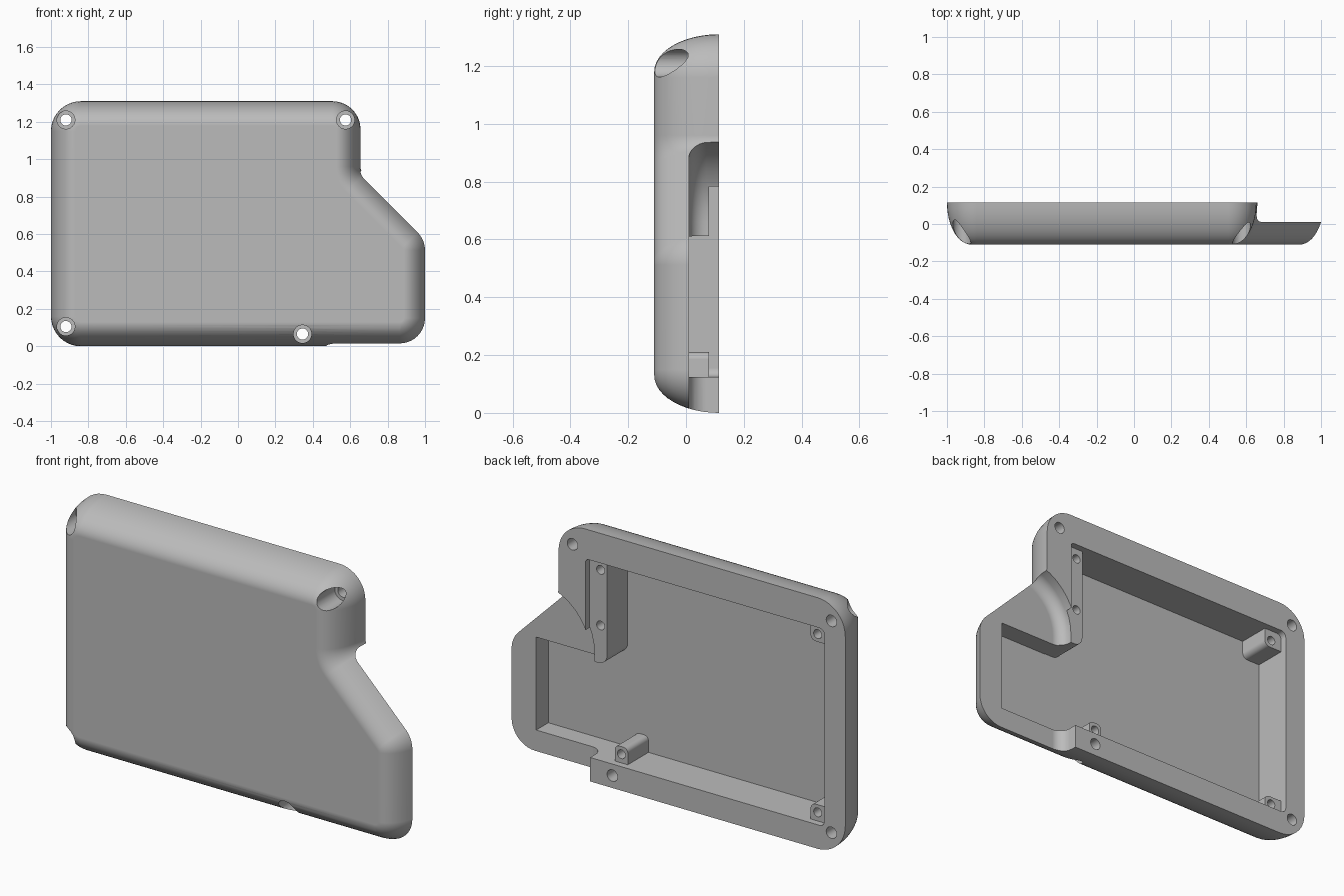
import bpy, bmesh, math
from mathutils import Vector, Matrix

cube = bpy.data.objects.get("Cube")
if cube:
    bpy.data.objects.remove(cube, do_unlink=True)

BACK, FRONT, FLOOR, LEDGE, POST_TOP = 0.115, -0.11, -0.09, 0.01, 0.08
SEGMENTS = 10

grey = bpy.data.materials.new("light grey plastic")
grey.use_nodes = True
grey.diffuse_color = (0.5, 0.5, 0.5, 1)
grey.node_tree.nodes["Principled BSDF"].inputs["Base Color"].default_value = grey.diffuse_color


def rounded_loop(corners, inset):
    """Counter-clockwise x,z outline with filleted corners, moved inwards."""
    points = []
    count = len(corners)
    for i, (x, z, radius) in enumerate(corners):
        p = Vector((x, z))
        before = (p - Vector(corners[i - 1][:2])).normalized()
        after = (Vector(corners[(i + 1) % count][:2]) - p).normalized()
        n1, n2 = Vector((-before.y, before.x)), Vector((-after.y, after.x))
        turn = math.atan2(before.x * after.y - before.y * after.x, before.dot(after))
        side = 1 if turn > 0 else -1
        miter = (n1 + n2) / (1 + n1.dot(n2))
        p = p + miter * inset
        if radius == 0:
            points.append(p)
            continue
        r = radius - side * inset
        centre = p + miter * side * r
        for k in range(SEGMENTS + 1):
            n = Matrix.Rotation(turn * k / SEGMENTS, 2) @ n1
            points.append(centre - n * side * r)
    return points


def loft(name, corners, levels):
    """Closed solid through the outline at each (y, inset) level."""
    bm = bmesh.new()
    rings = [[bm.verts.new((p.x, y, p.y)) for p in rounded_loop(corners, inset)]
             for y, inset in levels]
    n = len(rings[0])
    for a, b in zip(rings, rings[1:]):
        for i in range(n):
            j = (i + 1) % n
            bm.faces.new((a[i], a[j], b[j], b[i]))
    bm.faces.new(rings[0])
    bm.faces.new(rings[-1])
    bmesh.ops.remove_doubles(bm, verts=bm.verts, dist=0.0001)
    bmesh.ops.recalc_face_normals(bm, faces=bm.faces)
    mesh = bpy.data.meshes.new(name)
    bm.to_mesh(mesh)
    bm.free()
    mesh.materials.append(grey)
    obj = bpy.data.objects.new(name, mesh)
    bpy.context.collection.objects.link(obj)
    return obj


def rect(x0, z0, x1, z1, r=0):
    return [(x0, z0, r), (x1, z0, r), (x1, z1, r), (x0, z1, r)]


def pin(name, x, z, r, y0, y1):
    return loft(name, rect(x - r, z - r, x + r, z + r, r), [(y0, 0), (y1, 0)])


def combine(target, tool, operation):
    tool.hide_render = True
    mod = target.modifiers.new("combine", "BOOLEAN")
    mod.operation = operation
    mod.solver = "EXACT"
    mod.object = tool
    bpy.context.view_layer.objects.active = target
    bpy.ops.object.modifier_apply(modifier=mod.name)
    bpy.data.objects.remove(tool, do_unlink=True)


# Outer body with an elliptical edge that curves in towards the front
outline = [(-1, 0, 0.16), (1.015, 0, 0.15), (1.015, 0.575, 0.15),
           (0.655, 0.935, 0.06), (0.655, 1.31, 0.15), (-1, 1.31, 0.16)]
steps = [math.pi / 2 * k / 12 for k in range(13)]
shell = loft("case_shell", outline,
             [(BACK + (FRONT - BACK) * math.sin(a), 0.13 * (1 - math.cos(a))) for a in steps])

# Hollow inside, open at the back
cavity = [(-0.88, 0.125, 0.03), (0.858, 0.125, 0), (0.858, 0.61, 0),
          (0.5, 0.61, 0), (0.5, 1.155, 0.02), (-0.88, 1.155, 0.03)]
combine(shell, loft("cavity_cutter", cavity, [(FLOOR, 0), (0.3, 0)]), "DIFFERENCE")

# Mounting block and corner posts
posts = [
    [(0.40, 0.612, 0.05), (0.52, 0.612, 0), (0.52, 1.17, 0), (0.40, 1.17, 0)],
    [(0.28, 0.115, 0), (0.355, 0.115, 0), (0.355, 0.21, 0.025), (0.28, 0.21, 0.025)],
    [(-0.89, 0.115, 0), (-0.775, 0.115, 0), (-0.775, 0.21, 0.03), (-0.89, 0.21, 0)],
    [(-0.89, 1.06, 0), (-0.775, 1.06, 0.03), (-0.775, 1.165, 0), (-0.89, 1.165, 0)],
]
for corners in posts:
    combine(shell, loft("post", corners, [(FLOOR - 0.003, 0), (POST_TOP, 0)]), "UNION")

# Lowered ledge on the left side, with a filleted foot
fillet = 0.06
ledge = [(0.473, -0.3, 0), (1.4, -0.3, 0), (1.4, 0.96, 0), (0.473, 0.96, 0.3)]
angles = [math.pi / 2 * k / 8 for k in range(9)]
levels = [(LEDGE + fillet * (1 - math.cos(a)), fillet * (1 - math.sin(a))) for a in angles]
combine(shell, loft("ledge_cutter", ledge, levels + [(0.3, 0)]), "DIFFERENCE")

# Through holes with wide screw wells from the front
for x, z in [(-0.92, 1.21), (0.575, 1.21), (-0.92, 0.105), (0.345, 0.065)]:
    combine(shell, pin("screw_hole", x, z, 0.03, -0.3, 0.3), "DIFFERENCE")
    combine(shell, pin("screw_well", x, z, 0.048, -0.3, 0.045), "DIFFERENCE")

# Blind holes in the posts
for x, z in [(0.437, 1.10), (0.437, 0.81), (0.317, 0.17), (-0.816, 1.10), (-0.816, 0.17)]:
    combine(shell, pin("post_hole", x, z, 0.023, -0.03, 0.3), "DIFFERENCE")

# Smooth curved edges, crisp flat faces
bpy.ops.object.select_all(action="DESELECT")
shell.select_set(True)
bpy.context.view_layer.objects.active = shell
bpy.ops.object.shade_smooth_by_angle(angle=math.radians(30))
weighted = shell.modifiers.new("even_shading", "WEIGHTED_NORMAL")
weighted.keep_sharp = True
